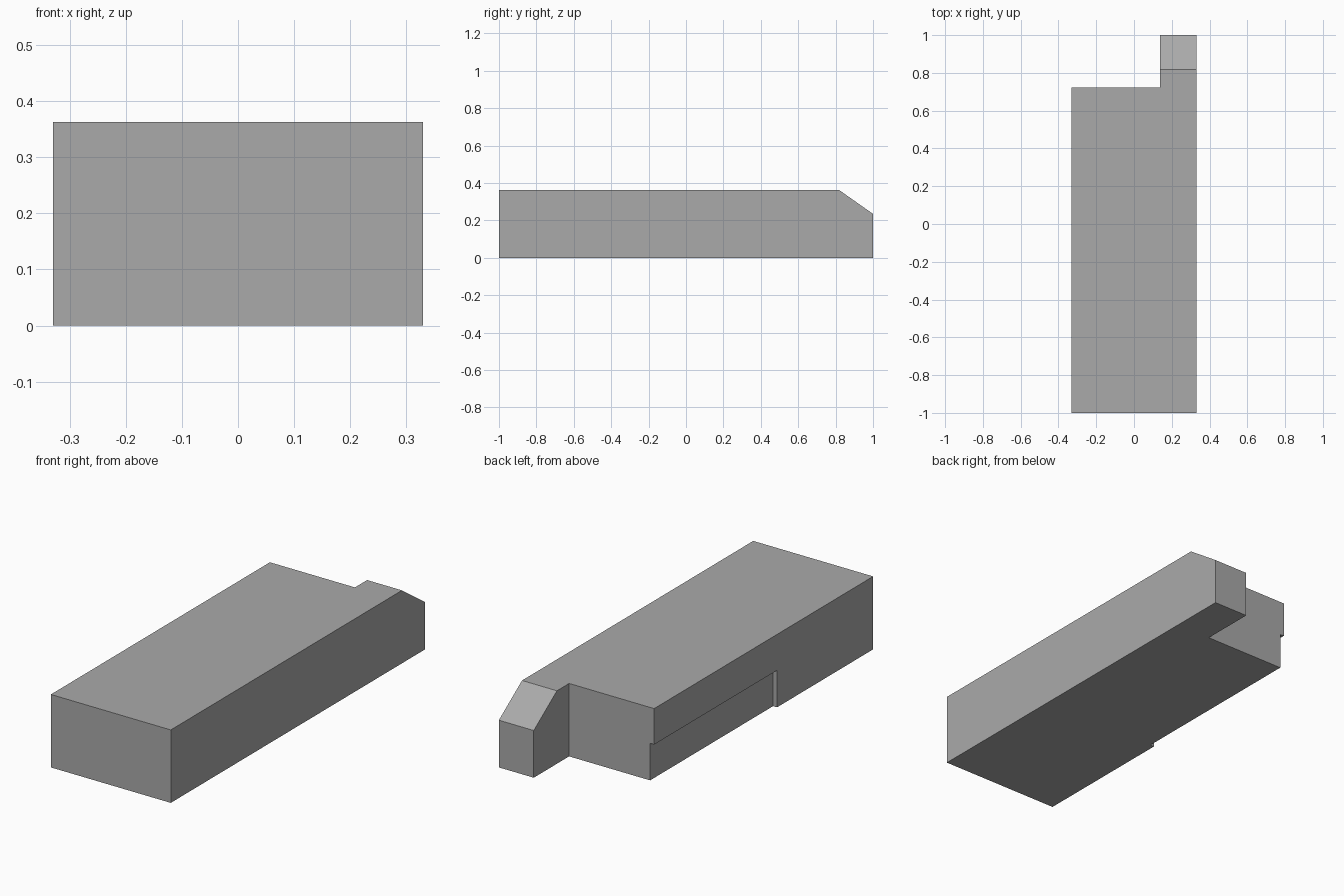
import bpy
import bmesh
from mathutils import Vector

default = bpy.data.objects.get("Cube")
if default:
    bpy.data.objects.remove(default, do_unlink=True)

WIDTH, HEIGHT = 0.33, 0.363        # half width, full height
BACK, WING_X = 0.722, 0.138        # main back wall, inner wall of the rear wing
SLOPE_Y, SLOPE_Z = 0.818, 0.235    # start and end of the sloped wing roof

grey = bpy.data.materials.new("warm_grey")
grey.use_nodes = True
colour = (0.40, 0.40, 0.40, 1)
grey.diffuse_color = colour
grey.node_tree.nodes["Principled BSDF"].inputs["Base Color"].default_value = colour


def extrude_plan(name, plan, bottom, top, clip=None):
    """Raise a flat outline into a solid, optionally clipped by a plane."""
    bm = bmesh.new()
    face = bm.faces.new([bm.verts.new((x, y, bottom)) for x, y in plan])
    raised = bmesh.ops.extrude_face_region(bm, geom=[face])["geom"]
    bmesh.ops.translate(bm, vec=(0, 0, top - bottom),
                        verts=[v for v in raised if isinstance(v, bmesh.types.BMVert)])
    if clip:
        cut = bmesh.ops.bisect_plane(bm, geom=bm.verts[:] + bm.edges[:] + bm.faces[:],
                                     plane_co=clip[0], plane_no=clip[1], clear_outer=True)
        rim = [e for e in cut["geom_cut"] if isinstance(e, bmesh.types.BMEdge)]
        rim += [e for e in bm.edges if e.is_boundary and e not in rim]
        bmesh.ops.holes_fill(bm, edges=rim, sides=0)
    bmesh.ops.recalc_face_normals(bm, faces=bm.faces[:])
    mesh = bpy.data.meshes.new(name)
    bm.to_mesh(mesh)
    bm.free()
    mesh.materials.append(grey)
    obj = bpy.data.objects.new(name, mesh)
    bpy.context.collection.objects.link(obj)
    return obj


# Main block with a rear wing and its sloped roof
plan = [(-WIDTH, -1), (WIDTH, -1), (WIDTH, 1), (WING_X, 1), (WING_X, BACK), (-WIDTH, BACK)]
slope = (Vector((0, SLOPE_Y, HEIGHT)), Vector((0, HEIGHT - SLOPE_Z, 1 - SLOPE_Y)).normalized())
building = extrude_plan("main_building", plan, 0, HEIGHT, slope)

# Shallow recess under the overhang, along the lower side wall
x0, x1, y0, y1 = -WIDTH - 0.1, -WIDTH + 0.022, -0.245, BACK + 0.1
cutter = extrude_plan("recess_cutter", [(x0, y0), (x1, y0), (x1, y1), (x0, y1)], -0.1, 0.184)
cutter.hide_render = True
recess = building.modifiers.new("side_recess", "BOOLEAN")
recess.operation = "DIFFERENCE"
recess.solver = "EXACT"
recess.object = cutter
bpy.context.view_layer.objects.active = building
bpy.ops.object.modifier_apply(modifier=recess.name)
bpy.data.objects.remove(cutter, do_unlink=True)
